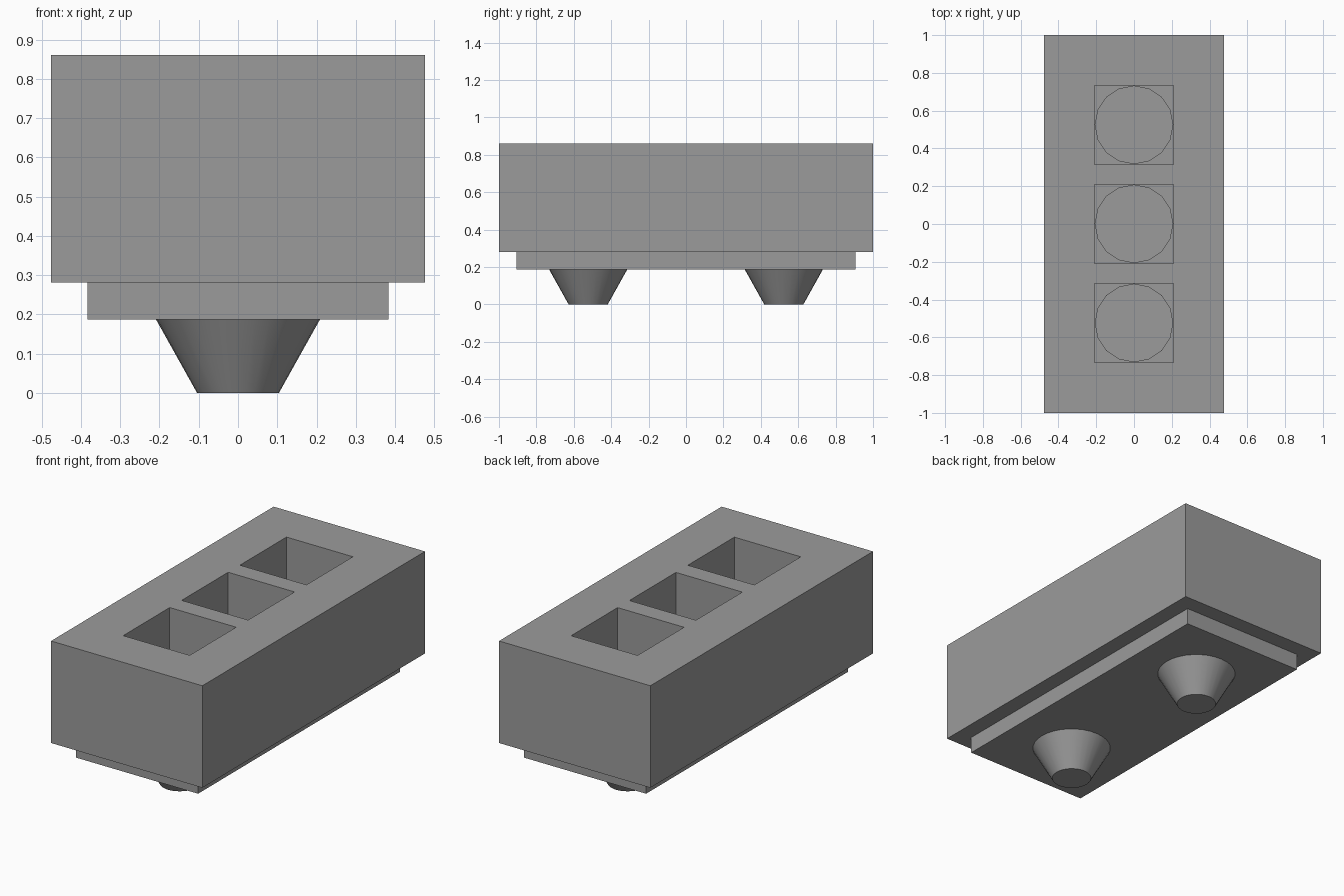
import bpy, math

if "Cube" in bpy.data.objects:
    bpy.data.objects.remove(bpy.data.objects["Cube"])

POCKETS = (-0.524, 0.001, 0.525)   # y centres of the three square wells
FEET = (-0.523, 0.523)
R = 0.209
FLOOR = 0.44                       # height of the well floor

grey = bpy.data.materials.new("dark_grey")
grey.diffuse_color = (0.33, 0.33, 0.33, 1)
grey.use_nodes = True
grey.node_tree.nodes["Principled BSDF"].inputs["Base Color"].default_value = grey.diffuse_color


def finish(name):
    ob = bpy.context.object
    ob.name = name
    ob.data.materials.append(grey)
    return ob


def box(name, sx, sy, z0, z1, y=0):
    bpy.ops.mesh.primitive_cube_add(size=1, location=(0, y, (z0 + z1) / 2))
    ob = finish(name)
    ob.scale = (sx, sy, z1 - z0)
    bpy.ops.object.transform_apply(location=False, rotation=False, scale=True)
    return ob


# main block and recessed plinth
body = box("body", 0.952, 2.0, 0.281, 0.861)
box("plinth", 0.768, 1.814, 0.187, 0.281)

# square wells cut into the top, each with a round disc on its floor
for i, y in enumerate(POCKETS):
    cutter = box(f"well_cutter_{i + 1}", 2 * R, 2 * R, FLOOR, 1.0, y)
    cut = body.modifiers.new("well", 'BOOLEAN')
    cut.operation = 'DIFFERENCE'
    cut.solver = 'EXACT'
    cut.object = cutter
    cutter.hide_render = True
    cutter.hide_set(True)
    bpy.ops.mesh.primitive_cylinder_add(vertices=16, radius=R - 0.001, depth=0.02,
                                        location=(0, y, FLOOR + 0.01))
    finish(f"well_disc_{i + 1}")

# tapered feet
for i, y in enumerate(FEET):
    bpy.ops.mesh.primitive_cone_add(vertices=32, radius1=R / 2, radius2=R, depth=0.187,
                                    location=(0, y, 0.0935))
    finish(f"foot_{i + 1}")
    bpy.ops.object.shade_smooth_by_angle(angle=math.radians(30))
